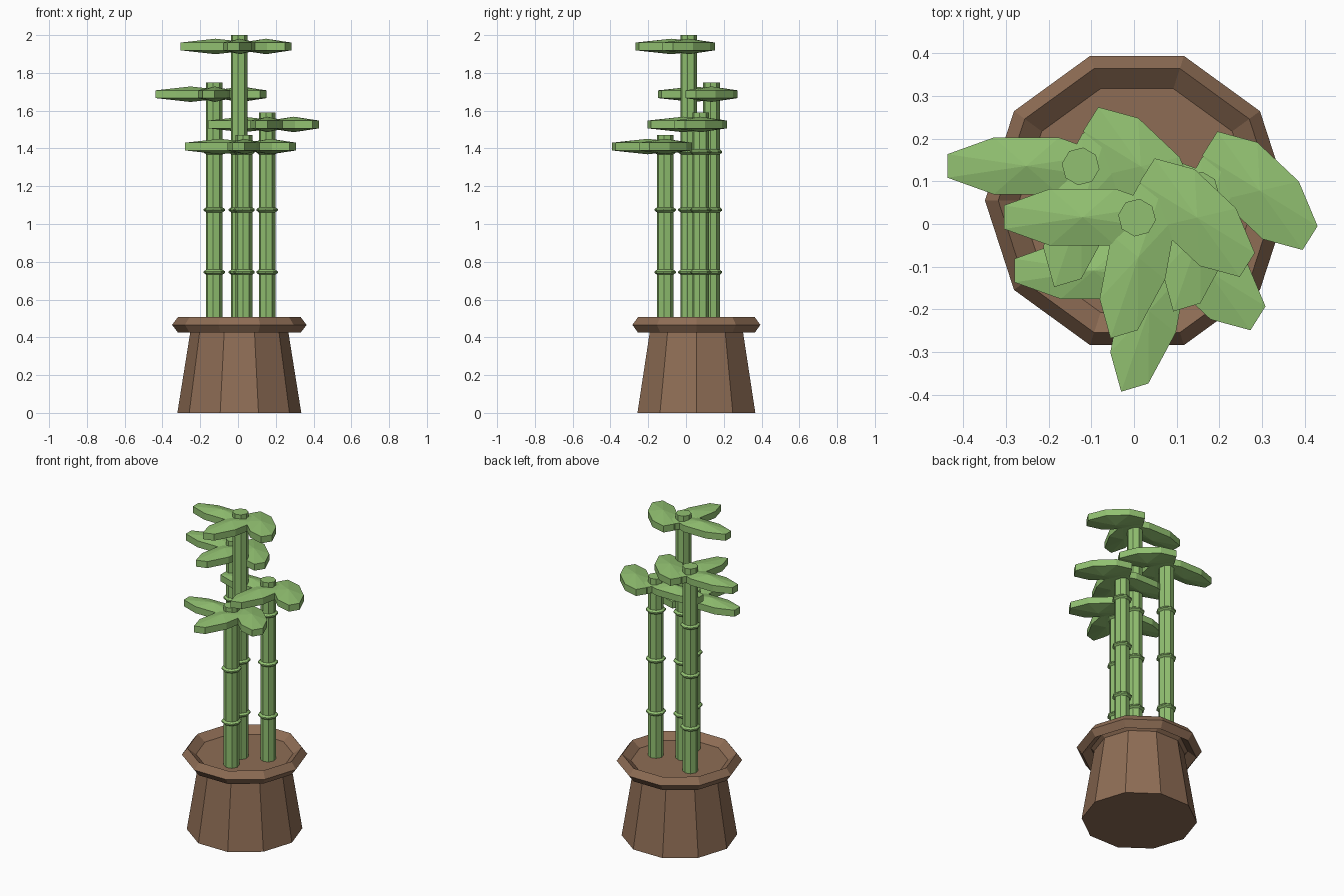
import bpy, bmesh, math
from mathutils import Matrix, Vector

if "Cube" in bpy.data.objects:
    bpy.data.objects.remove(bpy.data.objects["Cube"])


def material(name, rgb):
    m = bpy.data.materials.new(name)
    m.diffuse_color = (*rgb, 1)
    m.use_nodes = True
    m.node_tree.nodes["Principled BSDF"].inputs["Base Color"].default_value = m.diffuse_color
    return m


GREEN = material("bamboo green", (0.285, 0.53, 0.165))
BROWN = material("clay brown", (0.27, 0.152, 0.09))


def finish(bm, name, mat):
    bmesh.ops.recalc_face_normals(bm, faces=bm.faces)
    me = bpy.data.meshes.new(name)
    bm.to_mesh(me)
    bm.free()
    me.materials.append(mat)
    ob = bpy.data.objects.new(name, me)
    bpy.context.collection.objects.link(ob)
    return ob


def lathe(name, mat, centre, profile, sides, turn=0.0, loop=False):
    """Spin (radius, z) points into a faceted solid, capped unless the profile is a loop."""
    bm = bmesh.new()
    rings = []
    for r, z in profile:
        ring = []
        for i in range(sides):
            a = turn + 2 * math.pi * i / sides
            ring.append(bm.verts.new((centre[0] + r * math.cos(a),
                                      centre[1] + r * math.sin(a), z)))
        rings.append(ring)
    pairs = list(zip(rings, rings[1:]))
    if loop:
        pairs.append((rings[-1], rings[0]))
    else:
        bm.faces.new(rings[0])
        bm.faces.new(rings[-1])
    for lo, hi in pairs:
        for i in range(sides):
            j = (i + 1) % sides
            bm.faces.new((lo[i], lo[j], hi[j], hi[i]))
    return finish(bm, name, mat)


def leaf(name, centre, along, across, half_height):
    """Squashed eight-sided sphere stretched along two flat directions."""
    bm = bmesh.new()
    bmesh.ops.create_uvsphere(bm, u_segments=8, v_segments=3, radius=1)
    rim = max(math.hypot(v.co.x, v.co.y) for v in bm.verts)
    bmesh.ops.rotate(bm, verts=bm.verts, matrix=Matrix.Rotation(math.pi / 8, 3, 'Z'))
    u, w = Vector((*along, 0)) / rim, Vector((*across, 0)) / rim
    for v in bm.verts:
        x, y, z = v.co
        v.co = Vector(centre) + u * x + w * y + Vector((0, 0, z * half_height))
    return finish(bm, name, GREEN)


# Pot: tapered body, faceted rim and soil
POT = (0.007, 0.055)
lathe("pot_body", BROWN, POT, [(0.328, 0), (0.256, 0.45)], 10)
lathe("pot_rim", BROWN, POT,
      [(0.325, 0.425), (0.356, 0.466), (0.325, 0.507), (0.273, 0.466)], 10, loop=True)
lathe("soil", BROWN, POT, [(0.25, 0.44), (0.28, 0.468)], 10)

# Stalks: x, y, top height, leaf height
STALKS = [
    (0.007, 0.015, 2.00, 1.94),
    (-0.125, 0.135, 1.75, 1.687),
    (0.154, 0.078, 1.59, 1.527),
    (0.032, -0.110, 1.47, 1.41),
]
# Leaves: offset from stalk, length direction, width direction
LEAVES = [
    ((-0.127, 0.001), (-0.200, 0.000), (0.000, 0.072)),
    ((0.141, 0.000), (0.127, -0.120), (0.046, 0.073)),
    ((0.003, -0.093), (-0.036, -0.195), (0.083, 0.025)),
]
TURN = math.radians(-8)
for n, (x, y, top, leaf_z) in enumerate(STALKS, 1):
    lathe(f"stalk_{n}", GREEN, (x, y), [(0.0445, 0.45), (0.0445, top)], 8, TURN)
    # Raised joints
    for k, z in enumerate((0.745, 1.075, 1.382), 1):
        lathe(f"stalk_{n}_joint_{k}", GREEN, (x, y),
              [(0.043, z - 0.014), (0.057, z - 0.004), (0.057, z + 0.004),
               (0.043, z + 0.014)], 8, TURN)
    for k, ((dx, dy), along, across) in enumerate(LEAVES, 1):
        leaf(f"stalk_{n}_leaf_{k}", (x + dx, y + dy, leaf_z), along, across, 0.041)
